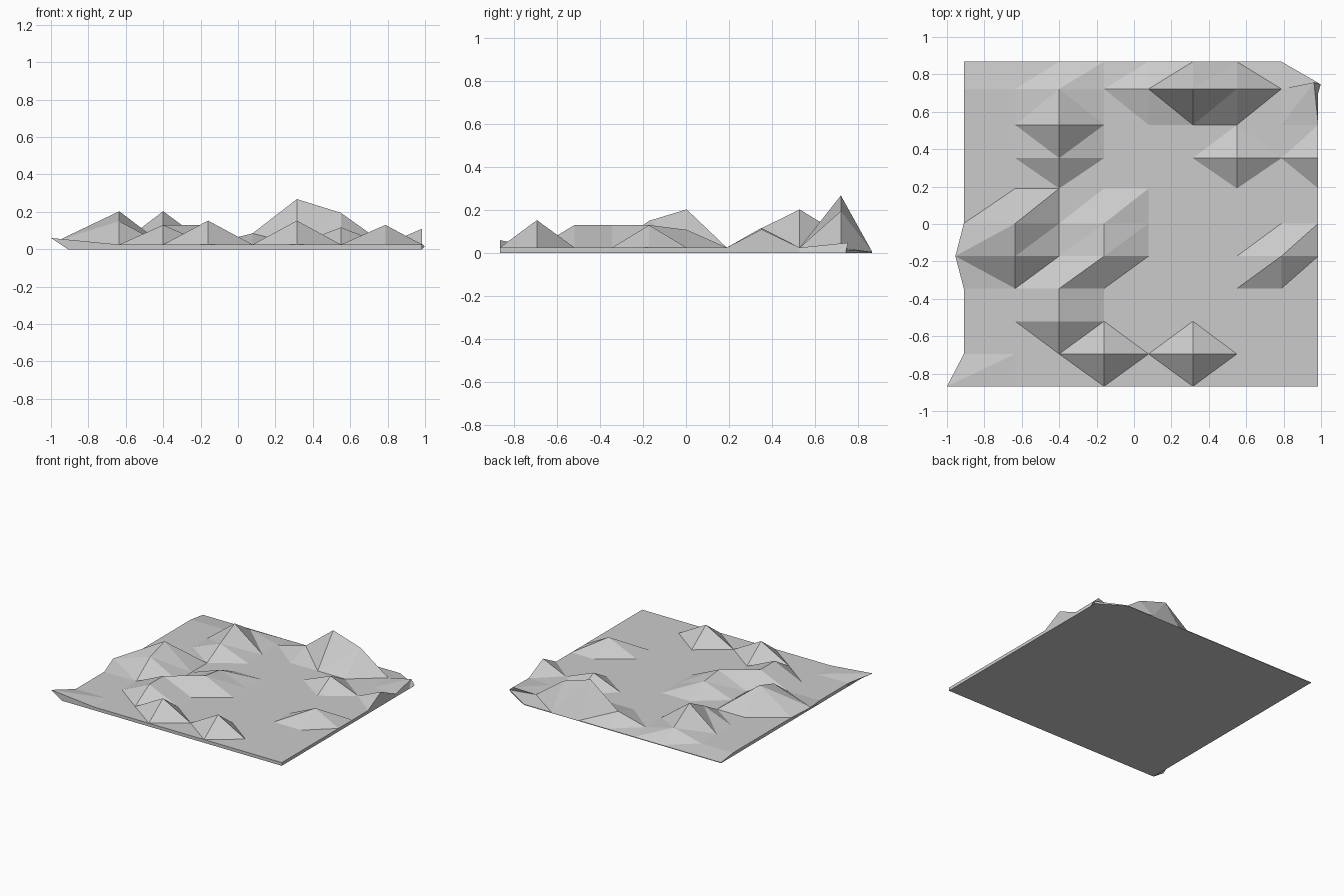
import bpy, bmesh

if "Cube" in bpy.data.objects:
    bpy.data.objects.remove(bpy.data.objects["Cube"])

# Grid lines of the low-poly terrain
XS = [-0.91, -0.635, -0.4, -0.16, 0.078, 0.315, 0.55, 0.788, 0.985]
YS = [-0.868, -0.695, -0.52, -0.345, -0.172, 0.003, 0.19, 0.352, 0.53, 0.722, 0.868]
NX, NY = len(XS), len(YS)
FLAT = 0.025

# Hill heights at (column, row)
PEAKS = {(3, 1): 0.153, (5, 1): 0.153, (2, 2): 0.13, (2, 3): 0.13,
         (1, 4): 0.15, (3, 4): 0.13, (7, 4): 0.13, (1, 5): 0.203,
         (3, 5): 0.108, (2, 7): 0.115, (6, 7): 0.117, (8, 7): 0.11,
         (2, 8): 0.203, (2, 9): 0.085, (4, 9): 0.085, (5, 9): 0.268, (6, 9): 0.195}
# Displaced rim points
MOVED = {(0, 0): (-1.0, -0.868, 0.06), (0, 4): (-0.955, -0.172, 0.05),
         (8, 9): (0.962, 0.757, 0.048), (8, 10): (0.998, 0.747, 0.015)}
# Cells whose diagonal runs the other way, giving diamond-shaped hill feet
FLIPPED = {(2, 0), (3, 1), (4, 0), (5, 1), (5, 6), (6, 7), (4, 8), (3, 8),
           (6, 9), (1, 7), (1, 6), (2, 8), (0, 3), (1, 1), (7, 6)}


def surface_point(i, j):
    if (i, j) in MOVED:
        return MOVED[i, j]
    z = PEAKS.get((i, j), 0.005 if j == NY - 1 else FLAT)
    return (XS[i], YS[j], z)


bm = bmesh.new()
top = {(i, j): bm.verts.new(surface_point(i, j)) for i in range(NX) for j in range(NY)}

# Hilly top surface
for i in range(NX - 1):
    for j in range(NY - 1):
        a, b, c, d = top[i, j], top[i + 1, j], top[i + 1, j + 1], top[i, j + 1]
        tris = [(a, b, d), (b, c, d)] if (i, j) in FLIPPED else [(a, b, c), (a, c, d)]
        for t in tris:
            bm.faces.new(t)

# Thin side walls and flat underside, with one clipped corner
rim = ([(i, 0) for i in range(NX)] + [(NX - 1, j) for j in range(1, NY)]
       + [(i, NY - 1) for i in range(NX - 2, -1, -1)] + [(0, j) for j in range(NY - 2, 0, -1)])
base = {}
for i, j in rim:
    x, y = XS[i], YS[j]
    if (i, j) == (8, 10):
        x, y = 0.985, 0.747
    elif (i, j) == (8, 9):
        y = 0.7
    base[i, j] = bm.verts.new((x, y, 0))
for k, p in enumerate(rim):
    q = rim[(k + 1) % len(rim)]
    bm.faces.new((top[p], base[p], base[q], top[q]))
bm.faces.new([base[p] for p in reversed(rim)])
bmesh.ops.recalc_face_normals(bm, faces=bm.faces)

mesh = bpy.data.meshes.new("terrain")
bm.to_mesh(mesh)
bm.free()
bpy.context.collection.objects.link(bpy.data.objects.new("terrain", mesh))
